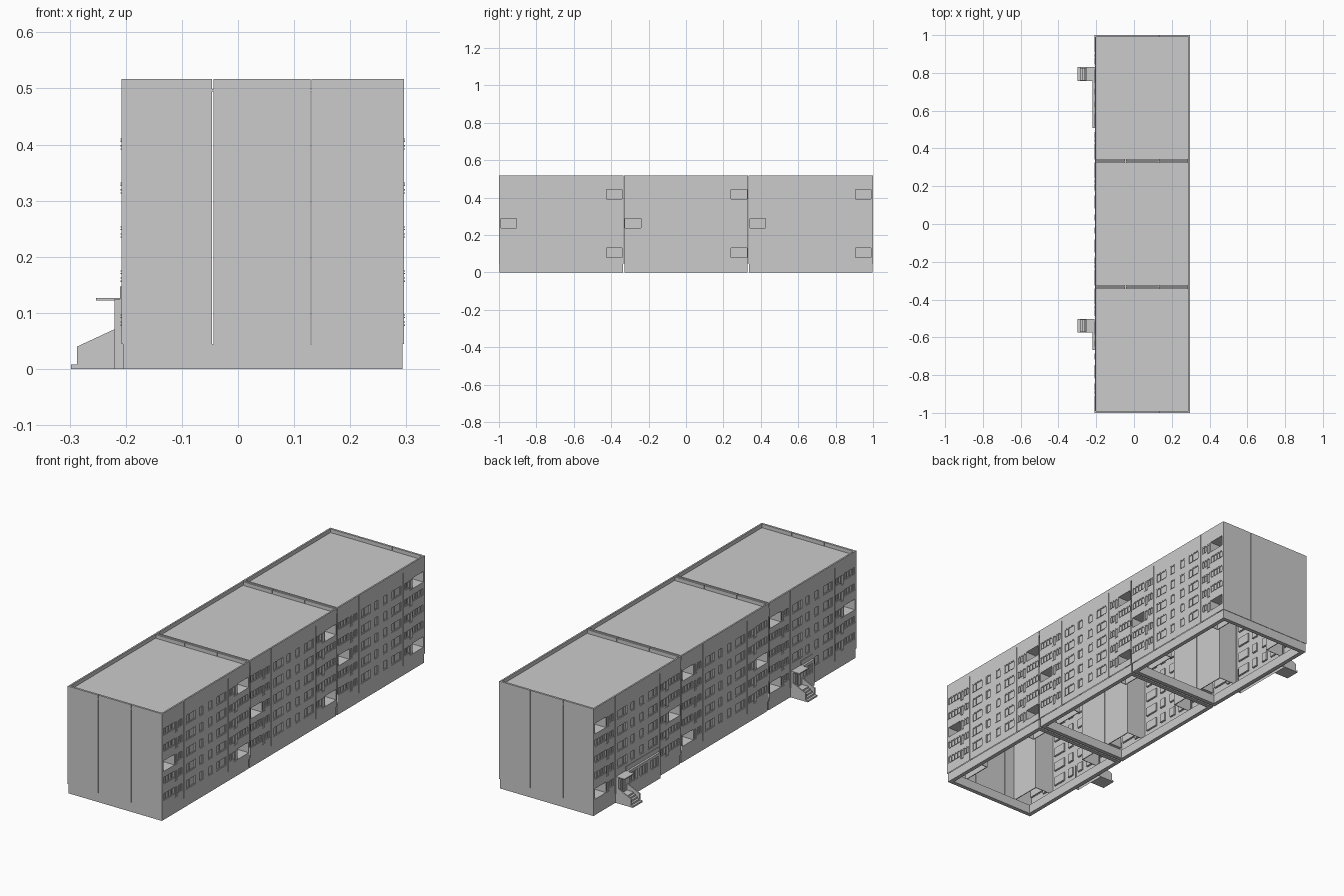
import bpy, bmesh

if "Cube" in bpy.data.objects:
    bpy.data.objects.remove(bpy.data.objects["Cube"])

XL, XR, H, PL = -0.208, 0.296, 0.517, 0.045
ROOF = 0.499
SEC = 2 / 3
SILL, PITCH, WH = 0.079, 0.0785, 0.048
SEAMS = (-0.045, 0.13)


def box(bm, x0, x1, y0, y1, z0, z1):
    v = [bm.verts.new((x, y, z)) for x in (x0, x1) for y in (y0, y1) for z in (z0, z1)]
    for f in ((0, 1, 3, 2), (4, 6, 7, 5), (0, 4, 5, 1), (2, 3, 7, 6), (0, 2, 6, 4), (1, 5, 7, 3)):
        bm.faces.new([v[i] for i in f])


def finish(bm, name):
    bmesh.ops.recalc_face_normals(bm, faces=bm.faces)
    me = bpy.data.meshes.new(name)
    bm.to_mesh(me)
    bm.free()
    ob = bpy.data.objects.new(name, me)
    bpy.context.collection.objects.link(ob)
    return ob


def wall(bm, x, out, y0, y1, z0, z1, holes):
    """Flat wall facing out*x with rectangular recesses (ya, yb, za, zb, depth)."""
    ys = sorted({round(v, 5) for h in holes for v in h[:2]} | {y0, y1})
    zs = sorted({round(v, 5) for h in holes for v in h[2:4]} | {z0, z1})

    def quad(*pts):
        f = bm.faces.new([bm.verts.new(p) for p in pts])
        f.normal_update()
        if f.normal.x * out < 0:
            f.normal_flip()

    for a, b in zip(ys, ys[1:]):
        for c, d in zip(zs, zs[1:]):
            m, n = (a + b) / 2, (c + d) / 2
            if not any(h[0] < m < h[1] and h[2] < n < h[3] for h in holes):
                quad((x, a, c), (x, b, c), (x, b, d), (x, a, d))
    for a, b, c, d, t in holes:
        i = x - out * t
        quad((i, a, c), (i, b, c), (i, b, d), (i, a, d))
        cs = [(a, c), (b, c), (b, d), (a, d)]
        for p, q in zip(cs, cs[1:] + cs[:1]):
            quad((x, *p), (x, *q), (i, *q), (i, *p))


def frame(bm, x, out, a, b, c, d, mull=(), t=0.003, w=0.003):
    """Window frame with upright bars at the given fractions and a small sill."""
    x0, x1 = sorted((x - out * 0.001, x - out * (0.001 + t)))
    for u in (a, b - w, *[a + (b - a) * m - w / 2 for m in mull]):
        box(bm, x0, x1, u, u + w, c, d)
    for z in (c, d - w):
        box(bm, x0, x1, a, b, z, z + w)


def facade(yc, out, name):
    x = XR if out > 0 else XL
    y0, y1 = yc - SEC / 2, yc + SEC / 2
    holes, wins = [], []
    for k in range(5):
        z = SILL + PITCH * k
        # plain stair and room windows, symmetric: wide, narrow, narrow, wide
        for s in (-1, 1):
            for m, w in ((0.116, 0.07), (0.035, 0.032)):
                c = yc + s * m
                wins.append((c - w / 2, c + w / 2, z + 0.006, z + WH, (0.36,) if w > 0.05 else ()))
            # loggia bays beside the section joints
            e = yc + s * SEC / 2

            def span(p, q):
                return tuple(sorted((e - s * p, e - s * q)))
            is_open = k == 2 if s < 0 else k in (0, 4)
            a, b = span(0.008, 0.093)
            if is_open:
                holes.append((a, b, z, z + 0.051, 0.1))
            else:
                wins.append((a, b, z + 0.018, z + 0.051, (0.25, 0.5, 0.75)))
            wins.append((*span(0.098, 0.118), z, z + WH, ()))
            wins.append((*span(0.121, 0.155), z + 0.014, z + WH, (0.5,)))
    for a, b, c, d, m in wins:
        holes.append((a, b, c, d, 0.007))
    for s in (-1, 1):
        c = yc + s * (SEC / 2 - 0.163)
        holes.append((c - 0.0012, c + 0.0012, PL + 0.001, H - 0.001, 0.004))
    bm = bmesh.new()
    wall(bm, x, out, y0 + 0.001, y1 - 0.001, PL, H, holes)
    finish(bm, name + "_wall")

    # window frames, sills and loggia slab edges
    bm = bmesh.new()
    for a, b, c, d, m in wins:
        frame(bm, x, out, a, b, c, d, m)
        sx = sorted((x - out * 0.004, x + out * 0.0015))
        box(bm, *sx, a, b, c - 0.002, c)
    finish(bm, name + "_window_frames")

    # tall loggia cores inside the shell
    bm = bmesh.new()
    for s in (-1, 1):
        e = yc + s * SEC / 2
        bx = sorted((x - out * 0.102, x - out * 0.106))
        box(bm, *bx, *sorted((e - s * 0.003, e - s * 0.163)), PL, ROOF)
        box(bm, *sorted((x - out * 0.008, x - out * 0.106)),
            *sorted((e - s * 0.163, e - s * 0.166)), PL, ROOF)
    finish(bm, name + "_loggia_cores")


# three identical sections
for i in range(3):
    yc = (i - 1) * SEC
    y0, y1 = yc - SEC / 2, yc + SEC / 2
    for out, side in ((1, "right"), (-1, "left")):
        facade(yc, out, f"{side}_facade_{i + 1}")
    # roof slab and parapets
    bm = bmesh.new()
    box(bm, XL + 0.001, XR - 0.001, y0 + 0.001, y1 - 0.001, ROOF - 0.004, ROOF)
    box(bm, XL + 0.0005, XL + 0.008, y0 + 0.001, y1 - 0.001, ROOF, H)
    box(bm, XR - 0.008, XR - 0.0005, y0 + 0.001, y1 - 0.001, ROOF, H)
    edges = [XL + 0.008, *SEAMS, XR - 0.008]
    for a, b in zip(edges, edges[1:]):
        for ya in (y0 + 0.0015, y1 - 0.0095):
            box(bm, a + 0.0015, b - 0.0015, ya, ya + 0.008, ROOF - 0.02, H)
    finish(bm, f"roof_{i + 1}")
    # hollow plinth ring
    bm = bmesh.new()
    a, b, t = XL + 0.003, XR - 0.003, 0.02
    p, q = y0 + 0.004, y1 - 0.004
    if i == 0:
        p = -0.998
    if i == 2:
        q = 0.998
    box(bm, a, a + t, p, q, 0, PL)
    box(bm, b - t, b, p, q, 0, PL)
    box(bm, a + t, b - t, p, p + t, 0, PL)
    box(bm, a + t, b - t, q - t, q, 0, PL)
    finish(bm, f"plinth_{i + 1}")

# end walls of three tall panels each
for s, name in ((-1, "front_end_wall"), (1, "back_end_wall")):
    bm = bmesh.new()
    edges = [XL, *SEAMS, XR]
    for j, (a, b) in enumerate(zip(edges, edges[1:])):
        box(bm, a + (0.0012 if j else 0), b - (0.0012 if j < 2 else 0),
            *sorted((s * 1.0, s * 0.99)), PL, H)
    finish(bm, name)


def entrance(ya, yb, ye, name):
    """Lobby with stairs between ya and yb, shopfront bay from ya down to ye."""
    xf = -0.22
    bm = bmesh.new()
    # shopfront bay with large windows
    n = 3 if ya - ye > 0.15 else 1
    step = (ya - ye) / n
    holes = [(ye + step * j + 0.01, ye + step * (j + 1) - 0.01, 0.066, 0.113, 0.006) for j in range(n)]
    door = (ya + 0.018, yb - 0.018, 0.042, 0.108, 0.008)
    wall(bm, xf, -1, ye, yb, 0, 0.125, holes + [door])
    for h in holes:
        frame(bm, xf, -1, *h[:4], (0.33, 0.66))
    frame(bm, xf, -1, *door[:4], (0.5,))
    for y in (ye, yb):
        box(bm, xf, XL + 0.004, y - 0.001, y, 0, 0.125)
    box(bm, xf, XL, ye, yb, 0.122, 0.125)
    box(bm, XL - 0.002, XL, ye, ya, 0.125, 0.147)
    finish(bm, name + "_bay")
    # canopy
    bm = bmesh.new()
    box(bm, -0.253, XL, ya, yb, 0.122, 0.127)
    finish(bm, name + "_canopy")
    # steps
    bm = bmesh.new()
    box(bm, -0.298, -0.286, ya, yb, 0, 0.008)
    for j in range(4):
        box(bm, -0.287 + 0.0105 * j, xf, ya + 0.006, yb - 0.006, 0.008 * j, 0.008 * (j + 2))
    finish(bm, name + "_steps")
    # sloped side walls of the stairs
    bm = bmesh.new()
    prof = [(-0.287, 0), (xf, 0), (xf, 0.071), (-0.287, 0.04)]
    for y in (ya, yb - 0.006):
        f = bm.faces.new([bm.verts.new((px, y, pz)) for px, pz in prof])
        r = bmesh.ops.extrude_face_region(bm, geom=[f])
        for v in r["geom"]:
            if isinstance(v, bmesh.types.BMVert):
                v.co.y += 0.006
        bm.faces.new([v for v in [bm.verts.new((px, y, pz)) for px, pz in prof]]) if not f.is_valid else None
    finish(bm, name + "_stair_walls")


entrance(0.757, 0.83, 0.51, "rear_entrance")
entrance(-0.575, -0.502, -0.665, "front_entrance")
